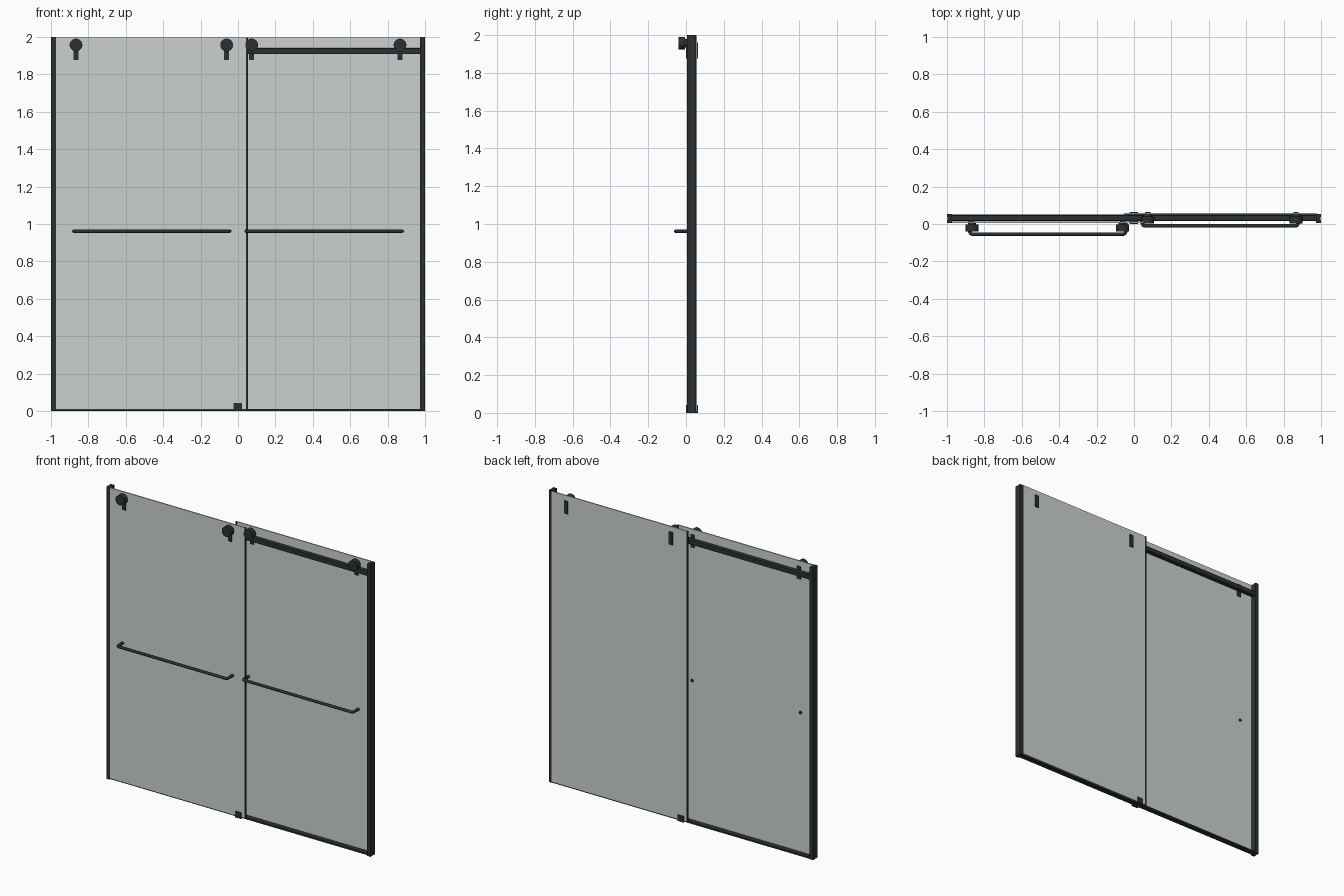
import bpy, math
from mathutils import Vector

if "Cube" in bpy.data.objects:
    bpy.data.objects.remove(bpy.data.objects["Cube"])


def material(name, color):
    m = bpy.data.materials.new(name)
    m.diffuse_color = color
    m.use_nodes = True
    m.node_tree.nodes["Principled BSDF"].inputs["Base Color"].default_value = m.diffuse_color
    return m


METAL = material("dark_metal", (0.025, 0.03, 0.032, 1))
GLASS = material("frosted_glass", (0.60, 0.64, 0.63, 1))


def box(name, x, y, z, mat=METAL, bevel=0.0):
    """Box from (min, max) pairs on each axis."""
    bpy.ops.mesh.primitive_cube_add(size=1, location=[sum(r) / 2 for r in (x, y, z)])
    ob = bpy.context.object
    ob.name = name
    ob.scale = [r[1] - r[0] for r in (x, y, z)]
    bpy.ops.object.transform_apply(location=False, rotation=False, scale=True)
    ob.data.materials.append(mat)
    if bevel:
        mod = ob.modifiers.new("bevel", 'BEVEL')
        mod.width, mod.segments = bevel, 2
    return ob


def disc(name, x, z, y, r):
    """Cylinder running along y between the two y values."""
    bpy.ops.mesh.primitive_cylinder_add(vertices=40, radius=r, depth=y[1] - y[0],
                                        location=(x, sum(y) / 2, z),
                                        rotation=(math.pi / 2, 0, 0))
    ob = bpy.context.object
    ob.name = name
    ob.data.materials.append(METAL)
    bpy.ops.object.shade_smooth_by_angle()
    return ob


def tube(name, pts, r):
    """Round bar along a poly path."""
    cu = bpy.data.curves.new(name, 'CURVE')
    cu.dimensions = '3D'
    cu.bevel_depth, cu.bevel_resolution, cu.use_fill_caps = r, 4, True
    sp = cu.splines.new('POLY')
    sp.points.add(len(pts) - 1)
    for p, co in zip(sp.points, pts):
        p.co = (*co, 1)
    cu.materials.append(METAL)
    ob = bpy.data.objects.new(name, cu)
    bpy.context.collection.objects.link(ob)
    return ob


# Wall jambs: two flanges joined by a slightly recessed web
for side, s in (("left", -1), ("right", 1)):
    def span(a, b):
        return tuple(sorted((s * a, s * b)))
    box(side + "_jamb_front_flange", span(0.974, 1), (0.006, 0.022), (0, 2))
    box(side + "_jamb_web", span(0.976, 0.998), (0.022, 0.038), (0, 2))
    box(side + "_jamb_rear_flange", span(0.974, 1), (0.038, 0.053), (0, 2))

# Top rail and bottom threshold between the two panels
box("top_rail", (-0.98, 0.98), (0.018, 0.047), (1.908, 1.94), bevel=0.002)
box("bottom_threshold", (-0.98, 0.98), (0.015, 0.05), (0, 0.011))

# Bottom guide block
box("bottom_guide", (-0.024, 0.021), (0.0, 0.063), (0, 0.042))


def door(side, s, y, rollers, rear_knobs):
    """Sliding panel; y is the front face of its glass, s its side."""
    x = tuple(sorted((s * 0.976, -s * 0.05)))
    box(side + "_glass_panel", x, (y, y + 0.008), (0.008, 1.998), GLASS)
    # Vertical seal on the overlapping edge
    e = tuple(sorted((-s * 0.044, -s * 0.054)))
    box(side + "_edge_seal", e, (y - 0.001, y + 0.009), (0.008, 1.998))

    # Rollers with hanger plates on both faces of the glass
    for i, rx in enumerate(rollers):
        n = f"{side}_roller_{i + 1}"
        disc(n + "_wheel", rx, 1.957, (y - 0.046, y - 0.010), 0.034)
        disc(n + "_hub", rx, 1.957, (y - 0.012, y + 0.004), 0.022)
        box(n + "_front_plate", (rx - 0.013, rx + 0.013), (y - 0.007, y + 0.001), (1.877, 1.957))
        box(n + "_rear_plate", (rx - 0.014, rx + 0.014), (y + 0.007, y + 0.0145), (1.875, 1.962))

    # Towel bar handle with bent ends
    fy, z, r = y - 0.060, 0.962, 0.0095
    a, b = s * 0.045, s * 0.877
    d = 0.012 * s
    tube(side + "_handle", [(a, y + 0.002, z), (a, fy + 0.012, z),
                            (a + 0.3 * d, fy + 0.0035, z), (a + d, fy, z),
                            (b - d, fy, z), (b - 0.3 * d, fy + 0.0035, z),
                            (b, fy + 0.012, z), (b, y + 0.002, z)], r)
    if rear_knobs:
        for i, kx in enumerate((a, b)):
            disc(f"{side}_handle_cap_{i + 1}", kx + 0.012 * s * (i == 0), z, (y, y + 0.013), 0.0105)


door("left", -1, 0.006, (-0.866, -0.061), True)
door("right", 1, 0.050, (0.073, 0.866), False)
